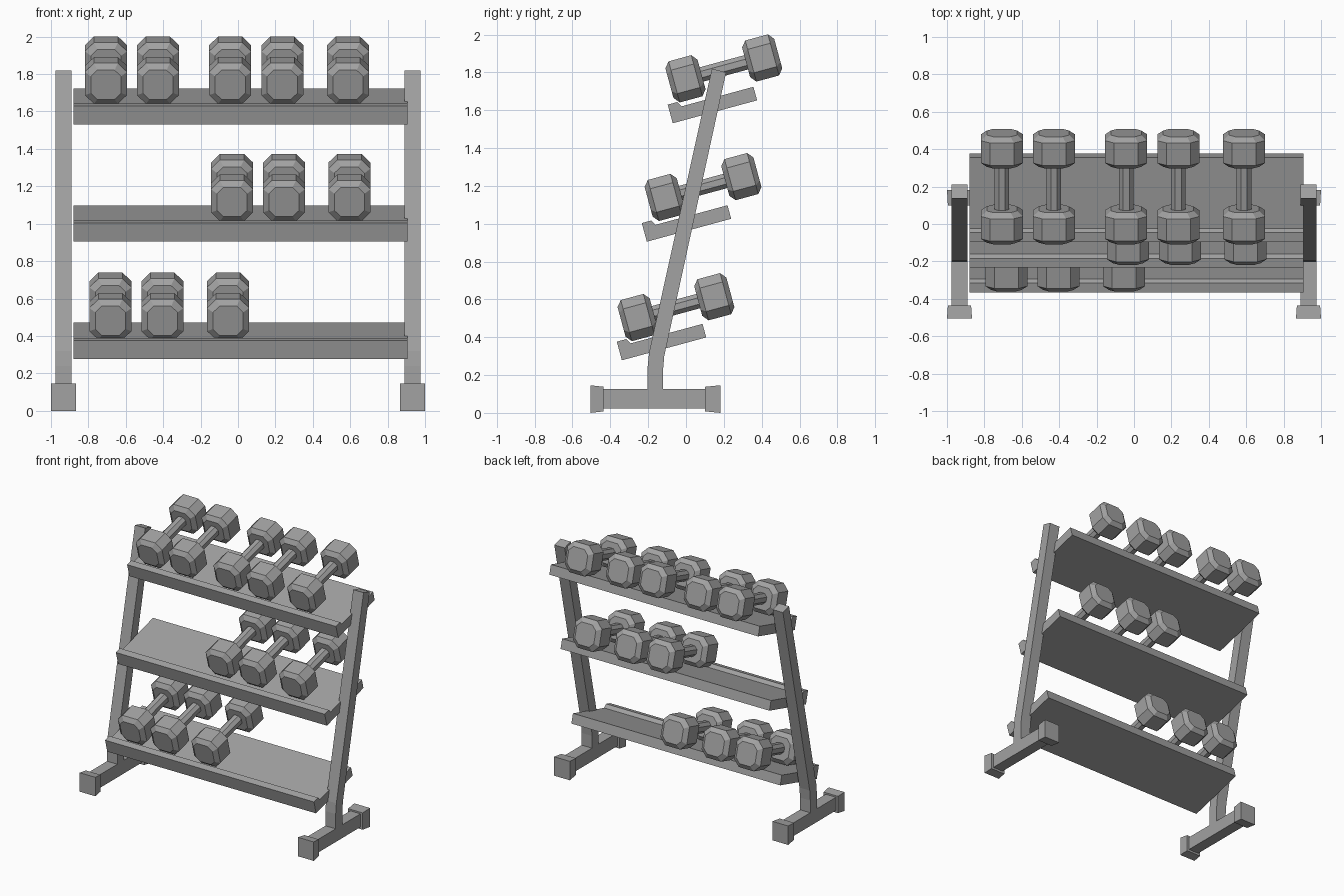
import bpy, bmesh, math
from mathutils import Matrix, Vector

cube = bpy.data.objects.get("Cube")
if cube:
    bpy.data.objects.remove(cube, do_unlink=True)

grey = bpy.data.materials.new("steel_grey")
grey.use_nodes = True
colour = (0.36, 0.36, 0.36, 1)
grey.diffuse_color = colour
grey.node_tree.nodes["Principled BSDF"].inputs["Base Color"].default_value = colour

TILT = math.radians(15.2)


def finish(name, bm, matrix=Matrix()):
    bmesh.ops.recalc_face_normals(bm, faces=bm.faces)
    mesh = bpy.data.meshes.new(name)
    bm.to_mesh(mesh)
    bm.free()
    mesh.materials.append(grey)
    obj = bpy.data.objects.new(name, mesh)
    obj.matrix_world = matrix
    bpy.context.collection.objects.link(obj)
    return obj


def loft(bm, rings):
    """Skin a list of equal point rings and close both ends."""
    loops = [[bm.verts.new(p) for p in ring] for ring in rings]
    n = len(loops[0])
    for a, b in zip(loops, loops[1:]):
        for i in range(n):
            j = (i + 1) % n
            bm.faces.new((a[i], a[j], b[j], b[i]))
    bm.faces.new(loops[0])
    bm.faces.new(loops[-1])


def extrude_x(name, profile, x0, x1, matrix=Matrix()):
    bm = bmesh.new()
    loft(bm, [[(x, y, z) for y, z in profile] for x in (x0, x1)])
    return finish(name, bm, matrix)


def rect(y, cx, cz, half_x, half_z):
    return [(cx + sx * half_x, y, cz + sz * half_z)
            for sx, sz in ((-1, -1), (1, -1), (1, 1), (-1, 1))]


def octagon(y, half, flat):
    """Square with cut corners, across the y axis."""
    return [(x, y, z) for x, z in (
        (-flat, -half), (flat, -half), (half, -flat), (half, flat),
        (flat, half), (-flat, half), (-half, flat), (-half, -flat))]


# Side frames: bent post, foot bar and end caps
POST = [(-0.203, 0.12), (-0.203, 0.24), (-0.195, 0.32), (0.137, 1.82),
        (0.212, 1.80), (-0.115, 0.30), (-0.122, 0.22), (-0.122, 0.12)]
for side, s in (("left", 1), ("right", -1)):
    cx = s * 0.933
    extrude_x(side + "_post", POST, cx - 0.044, cx + 0.044)
    bm = bmesh.new()
    loft(bm, [rect(y, cx, 0.075, 0.044, 0.051) for y in (-0.44, 0.11)])
    finish(side + "_foot_bar", bm)
    for end, outer, inner in (("front", -0.505, -0.435), ("back", 0.182, 0.1)):
        bm = bmesh.new()
        loft(bm, [rect(outer, cx, 0.073, 0.067, 0.073),
                  rect(inner, cx, 0.073, 0.062, 0.065)])
        finish(f"{side}_{end}_cap", bm)

# Tilted shelves with a raised front lip
SHELF = [(0, 0), (0.462, 0), (0.462, 0.074), (0.068, 0.074), (0.052, 0.102), (0, 0.102)]


def dumbbell(name, matrix):
    bm = bmesh.new()
    loft(bm, [octagon(y, 0.039, 0.017) for y in (-0.15, 0.15)])
    for c in (-0.21, 0.21):
        loft(bm, [octagon(c + dy, half, half * 0.57) for dy, half in
                  ((-0.088, 0.081), (-0.062, 0.1125), (0.062, 0.1125), (0.088, 0.081))])
    finish(name, bm, matrix)


# Each level: shelf front corner, dumbbell centre height and depth, dumbbell places
LEVELS = {
    "bottom": ((-0.339, 0.278), (-0.053, 0.559), (-0.682, -0.404, -0.053)),
    "middle": ((-0.207, 0.905), (0.09, 1.194), (-0.032, 0.246, 0.596)),
    "top": ((-0.07, 1.531), (0.2, 1.821), (-0.706, -0.428, -0.042, 0.237, 0.588)),
}
for level, (corner, centre, places) in LEVELS.items():
    tilt = Matrix.Rotation(TILT, 4, "X")
    extrude_x(level + "_shelf", SHELF, -0.88, 0.905,
              Matrix.Translation(Vector((0, *corner))) @ tilt)
    for i, x in enumerate(places, 1):
        dumbbell(f"{level}_dumbbell_{i}", Matrix.Translation(Vector((x, *centre))) @ tilt)
